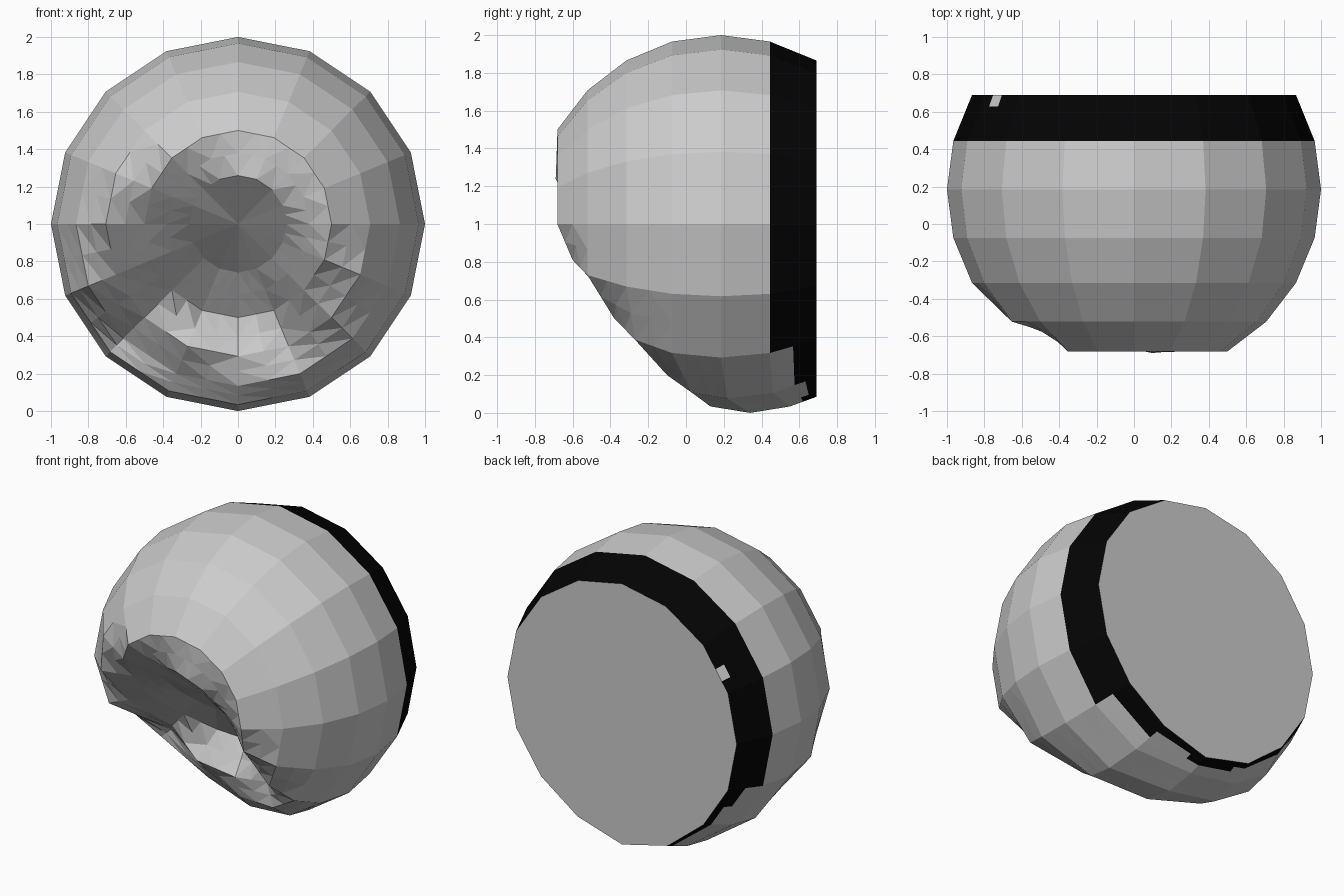
import bpy, bmesh, math
from mathutils import Vector

if "Cube" in bpy.data.objects:
    bpy.data.objects.remove(bpy.data.objects["Cube"])

SEG, CY = 16, 0.185

# Displaced depth (y) of vertices: ring number -> {spoke: y}; spoke 0 is top, 4 is +x
DENT = {
    1: {0: -0.67, 1: -0.69, 2: -0.66, 3: -0.61, 4: -0.53, 5: -0.42, 6: -0.3, 7: -0.18,
        8: -0.08, 9: -0.1, 10: -0.17, 11: -0.27, 12: -0.38, 13: -0.48, 14: -0.54, 15: -0.62},
    2: {5: -0.6, 6: -0.38, 7: -0.05, 8: 0.1, 9: 0.05, 10: -0.08, 11: -0.27, 12: -0.42, 13: -0.58},
    3: {6: -0.38, 7: -0.07, 8: -0.03, 9: -0.06, 10: 0.0, 11: -0.25, 12: -0.47},
    4: {6: -0.27, 7: -0.1, 8: 0.03, 9: 0.12, 10: 0.15, 11: -0.25},
    5: {7: 0.03, 8: 0.13, 9: 0.2, 10: 0.15},
    6: {7: 0.22, 8: 0.34, 9: 0.32, 10: 0.26},
    7: {7: 0.46, 8: 0.55, 9: 0.52, 10: 0.46},
}
# The cut at the back is wider along the bottom
CUT_RADIUS = {7: 0.88, 8: 0.915, 9: 0.9, 10: 0.87}


def point(ring, k):
    """Sphere point; ring 0 is the front pole, 15 degrees per ring."""
    k %= SEG
    t, a = math.radians(15 * ring), 2 * math.pi * k / SEG
    y = 0.69 if ring == 8 else DENT.get(ring, {}).get(k, CY - math.cos(t))
    r = CUT_RADIUS.get(k, math.sin(t)) if ring == 8 else math.sin(t)
    return Vector((r * math.sin(a), y, 1 + r * math.cos(a)))


def tiles(corners, n):
    """Split a quad into n x n tiles, yielding (i, j, quad)."""
    a, b, c, d = corners

    def at(i, j):
        return a.lerp(b, i / n).lerp(d.lerp(c, i / n), j / n)

    for i in range(n):
        for j in range(n):
            yield i, j, [at(i, j), at(i + 1, j), at(i + 1, j + 1), at(i, j + 1)]


def is_grey(k, i, y):
    """Unpainted patches of the back band."""
    if k == 13:
        return i == 1 and y > 0.64
    if k == 6:
        return y < 0.56
    if k == 10:
        return y < (0.63 if i < 2 else 0.56)
    return k in (7, 8, 9) and y < 0.63


def make(name, polys):
    bm = bmesh.new()
    for p in polys:
        bm.faces.new([bm.verts.new(v) for v in p])
    bmesh.ops.remove_doubles(bm, verts=bm.verts, dist=1e-4)
    bmesh.ops.triangulate(bm, faces=[f for f in bm.faces if len(f.verts) == 4],
                          quad_method='SHORT_EDGE')
    me = bpy.data.meshes.new(name)
    bm.to_mesh(me)
    bm.free()
    ob = bpy.data.objects.new(name, me)
    bpy.context.collection.objects.link(ob)
    return ob


shell, paint = [], []
pole = Vector((0, -0.38, 1))
for k in range(SEG):
    # Bottom of the dent, then the quads of the sphere
    shell.append([pole, point(1, k + 1), point(1, k)])
    for r in range(1, 8):
        quad = [point(r, k), point(r, k + 1), point(r + 1, k + 1), point(r + 1, k)]
        if r < 7:
            shell += [q for _, _, q in tiles(quad, 2)]
        else:
            # Back band, painted tile by tile
            for i, j, q in tiles(quad, 4):
                y = sum(v.y for v in q) / 4
                (shell if is_grey(k, i, y) else paint).append(q)

# Flat back
shell.append([point(8, k) for k in range(SEG)])

make("dented_ball", shell)
band = make("black_back_band", paint)

black = bpy.data.materials.new("black")
black.diffuse_color = (0.001, 0.001, 0.001, 1)
black.use_nodes = True
black.node_tree.nodes["Principled BSDF"].inputs["Base Color"].default_value = black.diffuse_color
band.data.materials.append(black)
